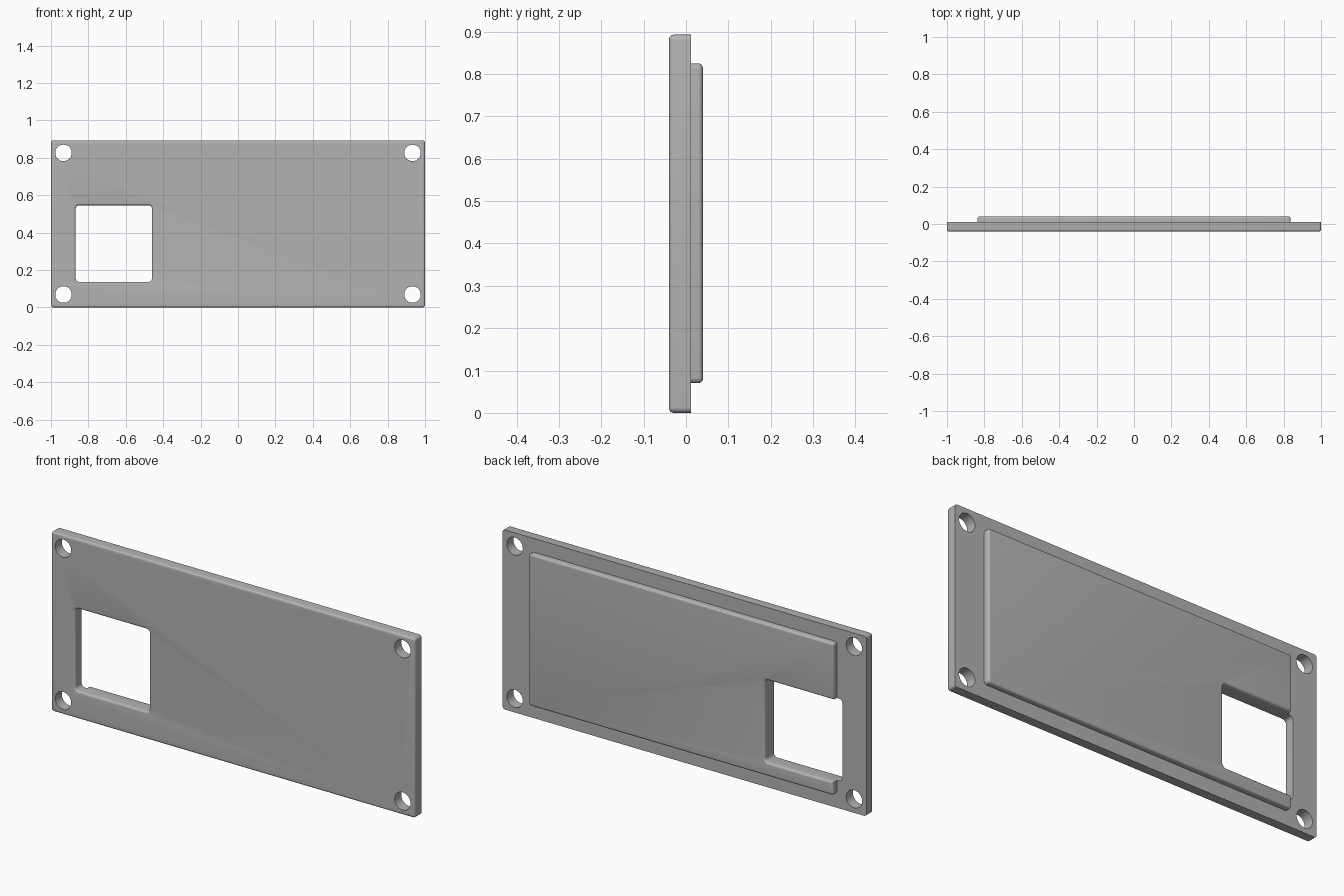
import bpy, bmesh, math

cube = bpy.data.objects.get("Cube")
if cube:
    bpy.data.objects.remove(cube, do_unlink=True)

FRONT, MID, BACK = -0.04, 0.012, 0.04
FILLET = 0.011
STEPS = 5

grey = bpy.data.materials.new("plain grey")
grey.use_nodes = True
colour = (0.45, 0.45, 0.45, 1)
grey.diffuse_color = colour
grey.node_tree.nodes["Principled BSDF"].inputs["Base Color"].default_value = colour


def rounded_rect(x0, x1, z0, z1, radius, grow, steps):
    """Outline in x and z, offset outwards by grow."""
    r = radius + grow
    corners = [(x1 - radius, z1 - radius), (x0 + radius, z1 - radius),
               (x0 + radius, z0 + radius), (x1 - radius, z0 + radius)]
    return [(cx + r * math.cos(a), cz + r * math.sin(a))
            for k, (cx, cz) in enumerate(corners)
            for a in (math.pi / 2 * (k + i / steps) for i in range(steps + 1))]


def loft(name, rect, radius, layers, steps=STEPS):
    """Solid stacked along y from rounded rectangles; layers are (y, grow)."""
    bm = bmesh.new()
    rings = [[bm.verts.new((x, y, z)) for x, z in rounded_rect(*rect, radius, grow, steps)]
             for y, grow in layers]
    n = len(rings[0])
    for a, b in zip(rings, rings[1:]):
        for i in range(n):
            j = (i + 1) % n
            bm.faces.new((a[i], a[j], b[j], b[i]))
    bm.faces.new(rings[0])
    bm.faces.new(rings[-1])
    bmesh.ops.remove_doubles(bm, verts=bm.verts, dist=1e-5)
    bmesh.ops.recalc_face_normals(bm, faces=bm.faces)
    mesh = bpy.data.meshes.new(name)
    bm.to_mesh(mesh)
    bm.free()
    mesh.materials.append(grey)
    obj = bpy.data.objects.new(name, mesh)
    bpy.context.collection.objects.link(obj)
    return obj


def fillet(y, inward, sign):
    """Quarter-round layers from the face at y, going in the inward direction."""
    angles = [math.pi / 2 * i / STEPS for i in range(STEPS + 1)]
    return [(y + inward * FILLET * (1 - math.cos(a)), sign * FILLET * (1 - math.sin(a)))
            for a in angles]


def cut(target, cutters):
    bpy.context.view_layer.objects.active = target
    for cutter in cutters:
        mod = target.modifiers.new("cut", "BOOLEAN")
        mod.operation = "DIFFERENCE"
        mod.solver = "EXACT"
        mod.object = cutter
        bpy.ops.object.modifier_apply(modifier=mod.name)


# Main plate, rounded on the front rim, and the raised pad, rounded on the back rim
plate = loft("face_plate", (-1, 1, 0, 0.893), 0.013,
             fillet(FRONT, 1, -1) + [(MID, 0)])
pad = loft("raised_back_pad", (-0.838, 0.838, 0.07, 0.825), 0.013,
           [(MID, 0)] + fillet(BACK, -1, -1)[::-1])

# Window opening with softened front and back rims
window = loft("window_cutter", (-0.868, -0.46, 0.137, 0.546), 0.018,
              [(FRONT - 0.02, FILLET)] + fillet(FRONT, 1, 1)
              + fillet(BACK, -1, 1)[::-1] + [(BACK + 0.02, FILLET)])

# Screw holes in the four corners
R = 0.044
holes = [loft("hole_cutter", (x - R, x + R, z - R, z + R), R,
              [(FRONT - 0.02, 0), (BACK + 0.02, 0)], steps=10)
         for x in (-0.933, 0.933) for z in (0.069, 0.826)]

cut(plate, [window] + holes)
cut(pad, [window])
for cutter in [window] + holes:
    bpy.data.objects.remove(cutter, do_unlink=True)

# Smooth the rounded rims and keep the hard edges
for obj in (plate, pad):
    bpy.ops.object.select_all(action="DESELECT")
    obj.select_set(True)
    bpy.context.view_layer.objects.active = obj
    bpy.ops.object.shade_smooth_by_angle(angle=math.radians(35))
